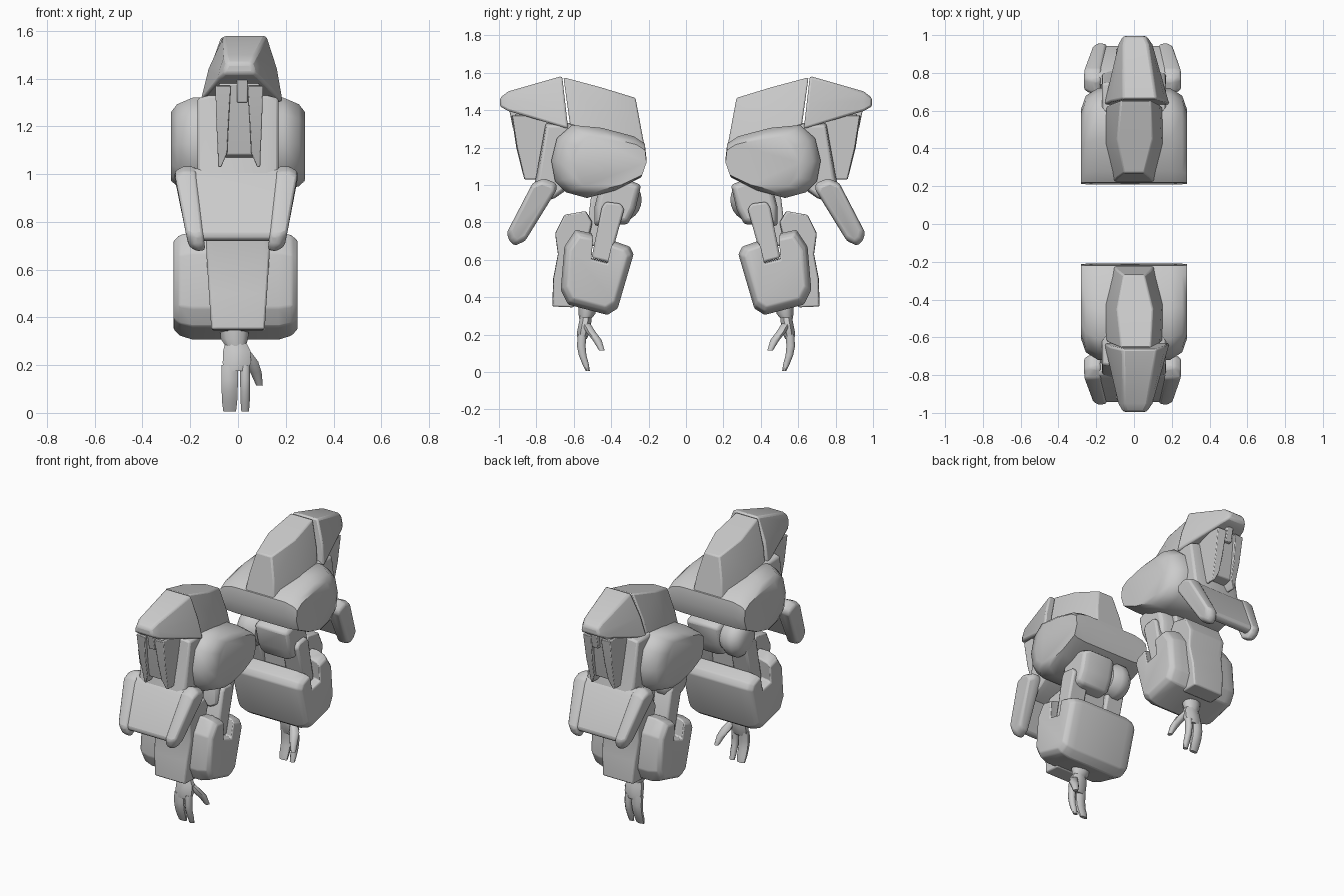
import bpy, bmesh, math

grey = bpy.data.materials.new("plain grey")
grey.diffuse_color = (0.6, 0.6, 0.6, 1)


def loft(name, rings, bevel=0.012, angle=40):
    """Skin closed rings of equal length, cap the ends, mirror to the other arm."""
    bm = bmesh.new()
    loops = [[bm.verts.new(p) for p in r] for r in rings]
    n = len(loops[0])
    for a, b in zip(loops, loops[1:]):
        for i in range(n):
            j = (i + 1) % n
            bm.faces.new((a[i], a[j], b[j], b[i]))
    bm.faces.new(loops[0])
    bm.faces.new(loops[-1])
    bmesh.ops.recalc_face_normals(bm, faces=bm.faces[:])
    me = bpy.data.meshes.new(name)
    bm.to_mesh(me)
    bm.free()
    ob = bpy.data.objects.new(name, me)
    bpy.context.collection.objects.link(ob)
    me.materials.append(grey)
    bpy.ops.object.select_all(action='DESELECT')
    ob.select_set(True)
    bpy.context.view_layer.objects.active = ob
    bpy.ops.object.shade_smooth_by_angle(angle=math.radians(angle))
    if bevel:
        m = ob.modifiers.new("bevel", 'BEVEL')
        m.width, m.segments, m.limit_method = bevel, 2, 'ANGLE'
        m.angle_limit = math.radians(25)
    m = ob.modifiers.new("other_arm", 'MIRROR')
    m.use_axis = (False, True, False)
    m.use_mirror_merge = False
    return ob


def slab(name, prof, layers, pivot=None, taper=None, bevel=0.012, angle=40):
    """Stack a (y, z) profile along x; each layer is (x, y scale, z scale)."""
    n = len(prof)
    py, pz = pivot or (sum(p[0] for p in prof) / n, sum(p[1] for p in prof) / n)
    f = taper or (lambda z: 1)
    rings = [[(x * f(z), py + (y - py) * sy, pz + (z - pz) * sz) for y, z in prof]
             for x, sy, sz in layers]
    return loft(name, rings, bevel, angle)


def chain(name, pts, sizes, sides=8):
    """Tapered limb of vertical segments; sizes are (x radius, y radius)."""
    rings = []
    for (x, y, z), (rx, ry) in zip(pts, sizes):
        rings.append([(x + rx * math.cos(t), y + ry * math.sin(t), z)
                      for t in (2 * math.pi * (i + .5) / sides for i in range(sides))])
    return loft(name, rings, 0, 50)


def quad(xl, xr, tl, tr, b, t, mid):
    """Six-point cross-section: wide foot, shoulder, narrow top; b and t are (y, z)."""
    m = [b[i] + (t[i] - b[i]) * mid for i in (0, 1)]
    k = mid * 0.7
    return [(xl, *b), (xr, *b), (xr + (tr - xr) * k, *m), (tr, *t),
            (tl, *t), (xl + (tl - xl) * k, *m)]


# Shoulder cowl and the sloping visor in front of it
loft("shoulder_cowl", [
    quad(-.11, .11, -.055, .055, (.215, 1.17), (.27, 1.465), .5),
    quad(-.17, .17, -.09, .10, (.42, 1.17), (.45, 1.52), .5),
    quad(-.16, .16, -.07, .09, (.61, 1.25), (.655, 1.575), .5)], .008, 50)
loft("shoulder_visor", [
    quad(-.16, .19, -.06, .12, (.63, 1.30), (.662, 1.582), .5),
    quad(-.085, .10, -.055, .075, (.95, 1.395), (.95, 1.50), .5),
    quad(-.06, .07, -.045, .055, (.995, 1.42), (.995, 1.465), .5)], .012)

# Rounded shoulder body with a flat inner face
body = [(.22, 1.22), (.28, 1.26), (.45, 1.305), (.61, 1.32), (.69, 1.25), (.72, 1.13),
        (.70, 1.02), (.64, .96), (.53, .93), (.38, .97), (.24, 1.04), (.21, 1.13)]
slab("shoulder_body", body,
     [(-.28, .78, .74), (-.255, .92, .88), (-.19, 1, 1), (.19, 1, 1),
      (.255, .92, .88), (.28, .78, .74)], pivot=(.215, 1.09), bevel=0, angle=45)

# Sleeve, strut and hanging prongs under the visor
slab("upper_sleeve", [(.58, 1.33), (.75, 1.33), (.80, 1.05), (.84, .88), (.70, .93), (.60, 1.0)],
     [(-.17, .85, .95), (-.12, 1, 1), (.12, 1, 1), (.17, .85, .95)])
slab("front_strut", [(.66, 1.36), (.915, 1.38), (.885, 1.2), (.86, 1.08), (.74, 1.06)],
     [(-.08, 1, 1), (.09, 1, 1)], bevel=.006)
for side in (-1, 1):
    c = .005
    loft("strut_prong", [
        [(c + side * a, .66, z), (c + side * b, .66, z), (c + side * b, y, z), (c + side * a, y + .006, z)]
        for z, y, a, b in ((1.37, .928, .035, .10), (1.2, .902, .045, .095),
                           (1.09, .875, .05, .09), (1.03, .86, .075, .088))], .004)
slab("strut_rib", [(.88, 1.40), (.945, 1.40), (.925, 1.30), (.88, 1.30)],
     [(-.005, 1, 1), (.04, 1, 1)], bevel=.004)

# Forearm shield: front plate with two side flaps
narrow = lambda z: 1 - max(0, .97 - z) * .75
slab("shield_plate", [(.73, 1.02), (.79, 1.025), (.825, .99), (.945, .745), (.93, .72), (.89, .72)],
     [(-.22, 1, .97), (-.18, 1, 1), (.17, 1, 1), (.21, 1, .97)], taper=narrow)
flap = [(.695, 1.01), (.76, 1.035), (.82, 1.01), (.958, .745), (.945, .70), (.915, .675),
        (.86, .70), (.69, .975)]
for side, c in ((-1, -.015), (1, 0)):
    slab("shield_flap", flap,
         [(c + side * .16, .96, .98), (c + side * .19, 1, 1), (c + side * .215, 1, 1),
          (c + side * .25, .86, .88)], taper=narrow)

# Elbow: block on one side, round joint on the other, links down to the forearm
slab("elbow_block", [(.24, 1.0), (.29, 1.02), (.40, 1.045), (.46, 1.0), (.49, .88), (.49, .78),
                     (.31, .79), (.27, .87)],
     [(-.06, .85, .85), (-.03, 1, 1), (.14, 1, 1), (.18, .85, .85)], bevel=.015)
ball = [[(x, .355 + r * math.cos(math.pi * i / 12), .92 + r * math.sin(math.pi * i / 12))
         for i in range(24)]
        for x, r in ((-.21, .05), (-.195, .09), (-.16, .118), (-.11, .118), (-.06, .09))]
loft("elbow_joint", ball, 0, 50)
for side in (-1, 1):
    slab("elbow_link", [(.33, .87), (.35, .90), (.43, .91), (.45, .88), (.505, .61), (.41, .585)],
         [(side * .08, 1, 1), (side * .205, 1, 1)])
slab("arm_core", [(.36, 1.0), (.50, 1.0), (.54, .68), (.40, .66)], [(-.09, 1, 1), (.09, 1, 1)])

# Forearm shell, notched for the links, and its outer plate
fore = [(.28, .63), (.30, .67), (.385, .70), (.41, .585), (.51, .61), (.50, .74), (.59, .76),
        (.65, .67), (.67, .44), (.63, .36), (.42, .305), (.365, .34)]
slab("forearm_shell", fore,
     [(-.27, .82, .82), (-.245, .94, .93), (-.19, 1, 1), (.17, 1, 1), (.225, .94, .93), (.25, .82, .82)],
     pivot=(.48, .55), bevel=.008, angle=45)
slab("forearm_plate", [(.50, .80), (.535, .86), (.65, .84), (.70, .74), (.685, .63), (.71, .50),
                       (.715, .35), (.60, .345)],
     [(-.13, .96, 1), (-.10, 1, 1), (.10, 1, 1), (.13, .96, 1)],
     taper=lambda z: .85 + .2 * min(1, max(0, z - .33) / .4), bevel=.008)

# Hand: wrist, palm, two fingers and thumb
chain("wrist", [(-.015, .53, .36), (-.015, .53, .31), (-.01, .54, .28)],
      [(.065, .045), (.06, .045), (.045, .03)], 10)
chain("palm", [(-.01, .535, .30), (-.005, .54, .26), (-.005, .55, .21), (-.01, .555, .175)],
      [(.045, .032), (.062, .036), (.064, .036), (.055, .027)])
for x, r in ((-.035, .038), (.03, .023)):
    chain("finger", [(x, .555, .20), (x, .56, .14), (x, .553, .09), (x, .538, .045), (x, .525, .005)],
          [(r, .025), (r, .025), (r * .95, .022), (r * .9, .019), (r * .75, .012)])
chain("thumb", [(.03, .535, .26), (.055, .51, .215), (.075, .475, .17), (.09, .45, .115)],
      [(.022, .024), (.032, .028), (.026, .026), (.015, .016)])
